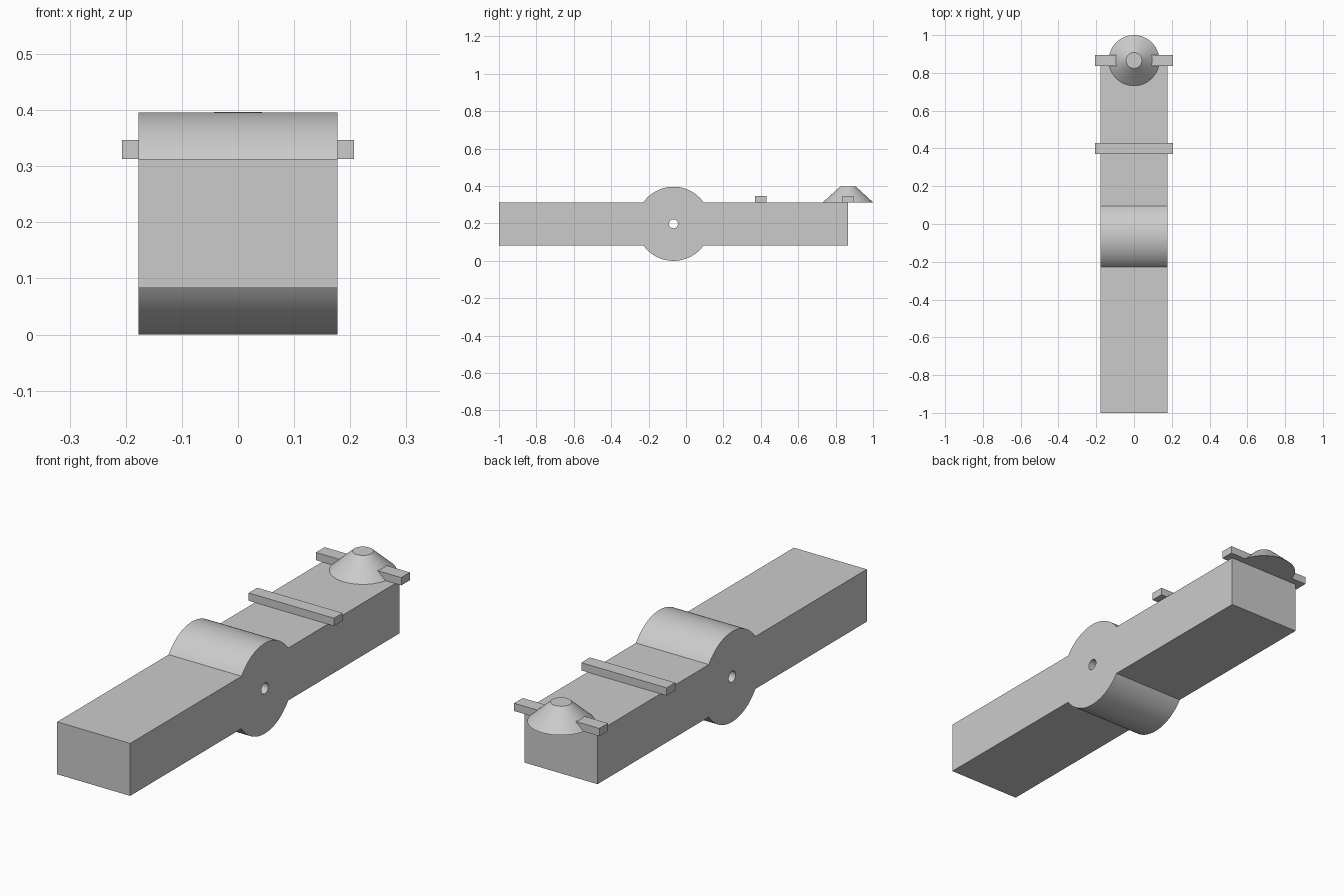
import bpy
import bmesh
from math import asin, cos, pi, sin

cube = bpy.data.objects.get("Cube")
if cube:
    bpy.data.objects.remove(cube, do_unlink=True)

grey = bpy.data.materials.new("plain grey")
colour = (0.6, 0.6, 0.6, 1)
grey.diffuse_color = colour
grey.use_nodes = True
grey.node_tree.nodes["Principled BSDF"].inputs["Base Color"].default_value = colour

HALF_WIDTH = 0.177
FRONT, BACK = -1.0, 0.866
BOTTOM, TOP = 0.083, 0.313
HUB_Y, HUB_Z, HUB_R = -0.067, 0.198, 0.198
HOLE_R = 0.024


def finish(obj, name):
    obj.name = name
    obj.data.name = name
    obj.data.materials.append(grey)
    bpy.ops.object.select_all(action="DESELECT")
    obj.select_set(True)
    bpy.context.view_layer.objects.active = obj
    bpy.ops.object.shade_smooth_by_angle(angle=pi / 6)


def arc(radius, start, end, steps):
    angles = [start + (end - start) * i / steps for i in range(steps + 1)]
    return [(HUB_Y + radius * cos(a), HUB_Z + radius * sin(a)) for a in angles]


def box(name, y, z0, z1, half_x, half_y):
    bpy.ops.mesh.primitive_cube_add(size=2, location=(0, y, (z0 + z1) / 2))
    obj = bpy.context.object
    obj.scale = (half_x, half_y, (z1 - z0) / 2)
    bpy.ops.object.transform_apply(location=False, rotation=False, scale=True)
    finish(obj, name)


# Beam with round pivot hub: side profile with a pin hole, extruded across
a = asin((TOP - HUB_Z) / HUB_R)
outline = ([(BACK, BOTTOM), (BACK, TOP)] + arc(HUB_R, a, pi - a, 40)
           + [(FRONT, TOP), (FRONT, BOTTOM)] + arc(HUB_R, pi + a, 2 * pi - a, 40))
hole = arc(HOLE_R, 0, 2 * pi, 32)[:-1]

bm = bmesh.new()
edges = []
for loop in (outline, hole):
    verts = [bm.verts.new((-HALF_WIDTH, y, z)) for y, z in loop]
    edges += [bm.edges.new((v, verts[i - 1])) for i, v in enumerate(verts)]
bmesh.ops.triangle_fill(bm, edges=edges, use_beauty=True, normal=(-1, 0, 0))
side = bmesh.ops.extrude_face_region(bm, geom=bm.faces[:], use_keep_orig=True)
moved = [g for g in side["geom"] if isinstance(g, bmesh.types.BMVert)]
bmesh.ops.translate(bm, verts=moved, vec=(2 * HALF_WIDTH, 0, 0))
bmesh.ops.recalc_face_normals(bm, faces=bm.faces[:])
mesh = bpy.data.meshes.new("beam")
bm.to_mesh(mesh)
bm.free()
beam = bpy.data.objects.new("beam", mesh)
bpy.context.collection.objects.link(beam)
finish(beam, "beam_with_pivot_hub")

# Cross bars lying on the top face
box("middle_cross_bar", 0.4, TOP, 0.347, 0.207, 0.03)
box("end_cross_bar", BACK, TOP, 0.347, 0.207, 0.03)

# Truncated cone on the back end
bpy.ops.mesh.primitive_cone_add(vertices=64, radius1=0.134, radius2=0.042, depth=0.084,
                                location=(0, BACK, TOP + 0.042))
finish(bpy.context.object, "end_cone")
